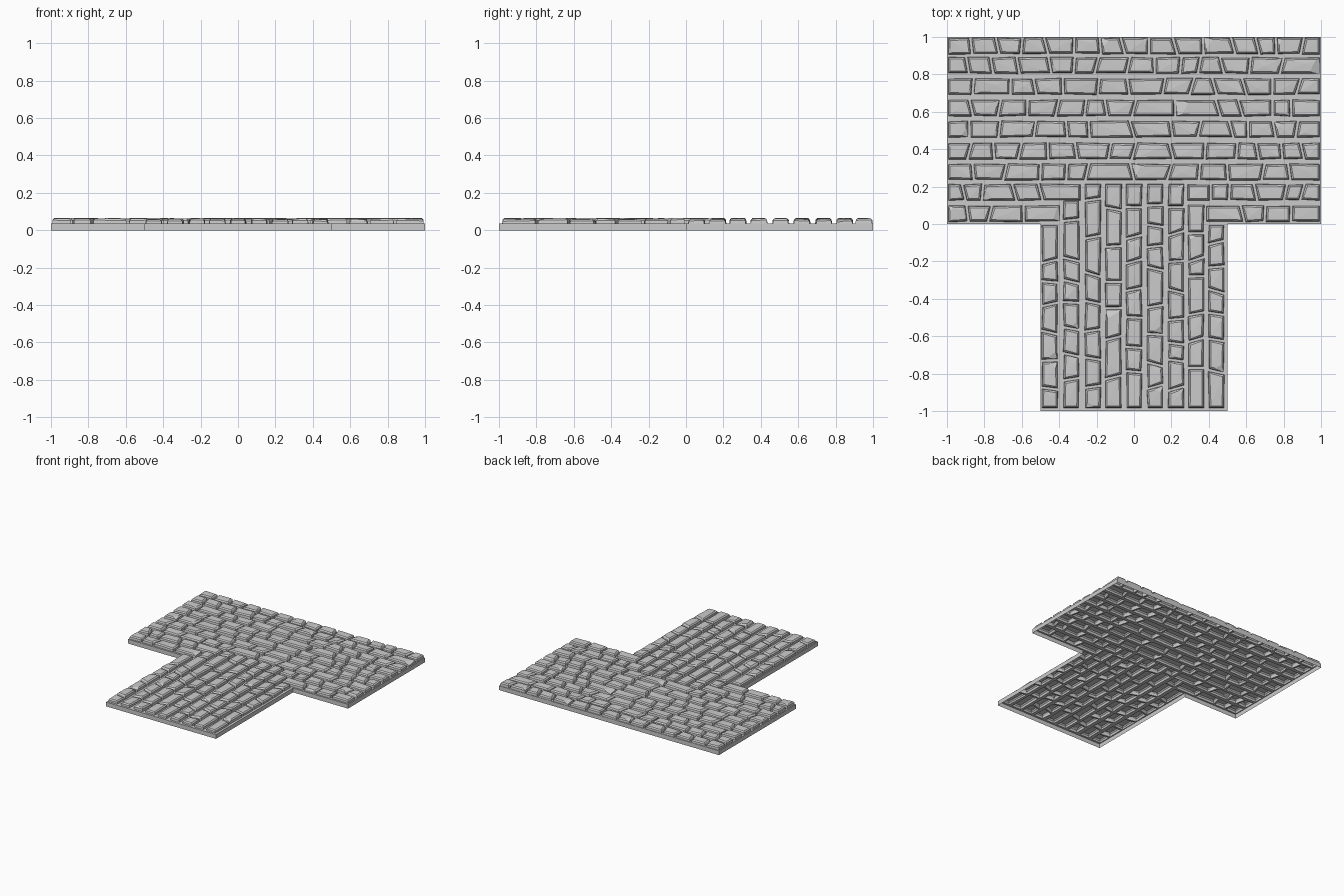
import bpy, bmesh, random
from mathutils import Vector

if "Cube" in bpy.data.objects:
    bpy.data.objects.remove(bpy.data.objects["Cube"])

random.seed(7)
BASE_Z = 0.035

# Joint positions in hundredths: rows of the cross bar (back to front), split where the stem cuts in
ROWS = [
    (.952, [-100, -87, -73, -60, -47, -32, -18, -6, 8, 22, 37, 53, 66, 76, 90, 100]),
    (.848, [-100, -89, -76, -62, -45, -32, -20, -3, 11, 25, 35, 47, 62, 79, 100]),
    (.735, [-100, -86, -66, -53, -38, -19, -3, 16, 31, 43, 59, 74, 88, 100]),
    (.620, [-100, -87, -72, -57, -41, -26, -15, 0, 22, 45, 57, 74, 84, 100]),
    (.507, [-100, -88, -72, -53, -36, -24, -1, 20, 35, 52, 61, 75, 87, 100]),
    (.390, [-100, -88, -75, -61, -46, -31, -13, 0, 20, 38, 55, 66, 79, 90, 100]),
    (.278, [-100, -86, -69, -50, -36, -25, -1, 19, 35, 50, 69, 83, 100]),
    (.170, [-100, -91, -81, -64, -50, -28]), (.170, [28, 41, 51, 65, 81, 90, 100]),
    (.055, [-100, -89, -77, -59, -39]), (.055, [38, 58, 70, 84, 100]),
]
# Columns of the stem (left to right)
COLUMNS = [
    (-.450, [-99, -88, -73, -58, -43, -31, -20, 0]),
    (-.335, [-99, -83, -70, -56, -42, -31, -19, 2, 13]),
    (-.220, [-99, -87, -72, -57, -42, -27, -7, 13, 22]),
    (-.110, [-99, -82, -61, -45, -31, -12, 8, 22]),
    (.000, [-99, -79, -66, -50, -35, -20, -7, 9, 22]),
    (.113, [-99, -87, -75, -59, -44, -24, -12, -1, 10, 22]),
    (.225, [-99, -88, -73, -64, -51, -36, -20, -5, 9, 22]),
    (.332, [-99, -77, -62, -48, -28, -19, -5, 11]),
    (.440, [-99, -79, -62, -48, -36, -23, -10, 0]),
]


def jit(a):
    return random.uniform(-a, a)


def make_object(name, bm):
    bmesh.ops.recalc_face_normals(bm, faces=bm.faces)
    mesh = bpy.data.meshes.new(name)
    bm.to_mesh(mesh)
    bm.free()
    ob = bpy.data.objects.new(name, mesh)
    bpy.context.collection.objects.link(ob)
    return ob


def add_stone(target, corners):
    """Convex cobble: straight sides, chamfered rim, uneven top, sometimes a chipped corner."""
    bm = bmesh.new()
    centre = sum(corners, Vector((0, 0))) / 4
    top = random.uniform(.059, .064)
    for c in corners:
        h = top + jit(.0025)
        d = centre - c
        inset = Vector((.011 if d.x > 0 else -.011, .011 if d.y > 0 else -.011))
        for p, z in ((c, .02), (c + inset * .25, h - .009), (c + inset, h)):
            bm.verts.new((p.x, p.y, z))
    mid = centre + (corners[0] - centre) * jit(.4)
    bm.verts.new((mid.x, mid.y, top + .001))
    hull = bmesh.ops.convex_hull(bm, input=bm.verts)
    loose = [v for v in bm.verts if not v.link_faces]
    bmesh.ops.delete(bm, geom=loose, context='VERTS')
    if random.random() < .3:
        c = random.choice(corners)
        d = (c - centre).normalized()
        p = c.lerp(centre, random.uniform(.2, .5))
        cut = bmesh.ops.bisect_plane(bm, geom=bm.verts[:] + bm.edges[:] + bm.faces[:],
                                     plane_co=(p.x, p.y, top), clear_outer=True,
                                     plane_no=(d.x * .35, d.y * .35, 1))
        edges = [e for e in bm.edges if e.is_boundary]
        if edges:
            bmesh.ops.contextual_create(bm, geom=edges)
    bmesh.ops.recalc_face_normals(bm, faces=bm.faces)
    tmp = bpy.data.meshes.new("tmp")
    bm.to_mesh(tmp)
    bm.free()
    target.from_mesh(tmp)
    bpy.data.meshes.remove(tmp)


def lay_course(target, across, joints, half, swap):
    """Lay one row (or column when swapped) with slanted joints shared by neighbours."""
    last = len(joints) - 1
    cuts = []
    for i, j in enumerate(joints):
        s = 0 if i in (0, last) else jit(.013)
        cuts.append((j / 100 - s, j / 100 + s))
    for (a0, a1), (b0, b1) in zip(cuts, cuts[1:]):
        g = .006
        lo, hi = across - half, across + half
        pts = [(a0 + g, lo + random.uniform(0, .007)), (b0 - g, lo + random.uniform(0, .007)),
               (b1 - g, hi - random.uniform(0, .007)), (a1 + g, hi - random.uniform(0, .007))]
        add_stone(target, [Vector((v, u)) if swap else Vector((u, v)) for u, v in pts])


# Cobbles
stones_bm = bmesh.new()
for y, joints in ROWS:
    lay_course(stones_bm, y, joints, .047, False)
for x, joints in COLUMNS:
    lay_course(stones_bm, x, joints, .046, True)
stones = make_object("cobbles", stones_bm)

# T-shaped slab
bm = bmesh.new()
outline = [(-1, 1), (-1, 0), (-.5, 0), (-.5, -1), (.5, -1), (.5, 0), (1, 0), (1, 1)]
face = bm.faces.new([bm.verts.new((x, y, 0)) for x, y in outline])
ext = bmesh.ops.extrude_face_region(bm, geom=[face], use_keep_orig=True)
bmesh.ops.translate(bm, vec=(0, 0, BASE_Z),
                    verts=[v for v in ext["geom"] if isinstance(v, bmesh.types.BMVert)])
slab = make_object("paved_junction", bm)

# Fuse cobbles and slab into one skin
mod = slab.modifiers.new("fuse", 'BOOLEAN')
mod.operation = 'UNION'
mod.solver = 'EXACT'
mod.use_self = True
mod.object = stones
bpy.context.view_layer.objects.active = slab
bpy.ops.object.modifier_apply(modifier=mod.name)
bpy.data.objects.remove(stones)

# Open underside
bm = bmesh.new()
bm.from_mesh(slab.data)
under = [f for f in bm.faces if all(v.co.z < .001 for v in f.verts)]
bmesh.ops.delete(bm, geom=under, context='FACES')
bm.to_mesh(slab.data)
bm.free()
